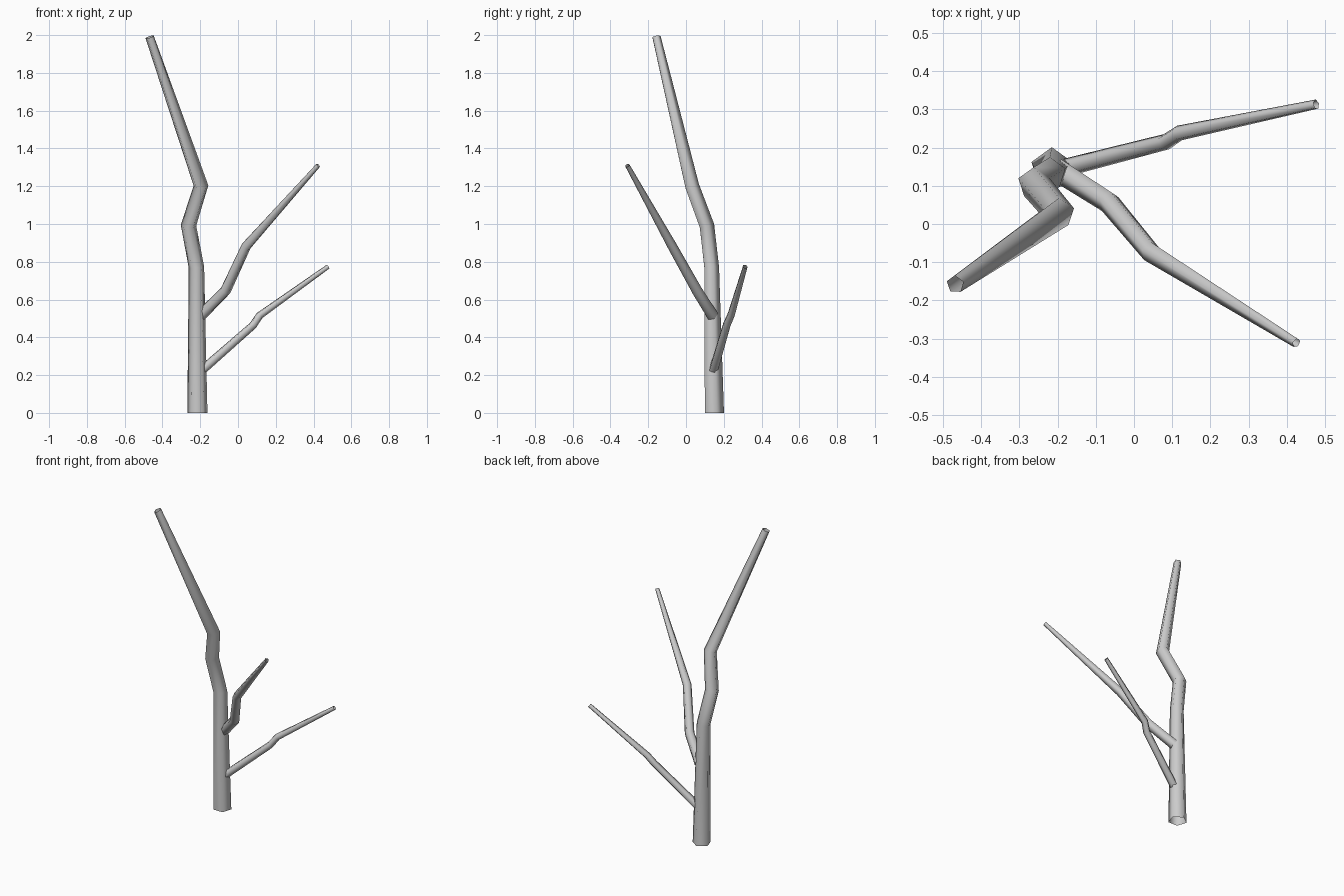
import bpy
import bmesh
from math import cos, sin, tau
from mathutils import Vector

cube = bpy.data.objects.get("Cube")
if cube:
    bpy.data.objects.remove(cube, do_unlink=True)

# One plain grey bark colour
bark = bpy.data.materials.new("grey_bark")
bark.use_nodes = True
GREY = (0.6, 0.6, 0.6, 1)
bark.diffuse_color = GREY
bark.node_tree.nodes["Principled BSDF"].inputs["Base Color"].default_value = GREY

SIDES = 5
UP = Vector((0, 0, 1))


def limb(name, path, flat_start=False):
    """Open five-sided tapering tube; path holds (x, y, z, radius)."""
    points = [Vector(p[:3]) for p in path]
    steps = [(b - a).normalized() for a, b in zip(points, points[1:])]
    bm = bmesh.new()
    rings = []
    for i, point in enumerate(points):
        # Mitre each ring halfway between the neighbouring segments
        before, after = steps[max(i - 1, 0)], steps[min(i, len(steps) - 1)]
        direction = UP if flat_start and i == 0 else (before + after).normalized()
        turn = UP.rotation_difference(direction)
        ring = []
        for k in range(SIDES):
            angle = tau / 4 + tau * k / SIDES
            offset = Vector((cos(angle), sin(angle), 0)) * path[i][3]
            ring.append(bm.verts.new(point + turn @ offset))
        rings.append(ring)
    for low, high in zip(rings, rings[1:]):
        for k in range(SIDES):
            n = (k + 1) % SIDES
            face = bm.faces.new((low[k], low[n], high[n], high[k]))
            face.smooth = True
    mesh = bpy.data.meshes.new(name)
    bm.to_mesh(mesh)
    bm.free()
    mesh.materials.append(bark)
    obj = bpy.data.objects.new(name, mesh)
    bpy.context.collection.objects.link(obj)
    return obj


# Trunk with its crooked upper part
limb("trunk", [
    (-0.215, 0.145, 0, 0.056),
    (-0.22, 0.132, 0.77, 0.043),
    (-0.262, 0.107, 0.99, 0.043),
    (-0.196, 0.029, 1.2, 0.041),
    (-0.468, -0.158, 1.99, 0.024),
], flat_start=True)

# Upper branch reaching forward
limb("upper_branch", [
    (-0.195, 0.14, 0.515, 0.032),
    (-0.066, 0.058, 0.645, 0.03),
    (0.043, -0.073, 0.88, 0.027),
    (0.425, -0.311, 1.31, 0.013),
])

# Lower branch reaching back
limb("lower_branch", [
    (-0.187, 0.145, 0.23, 0.025),
    (0.08, 0.214, 0.465, 0.022),
    (0.115, 0.237, 0.517, 0.021),
    (0.477, 0.313, 0.775, 0.013),
])
